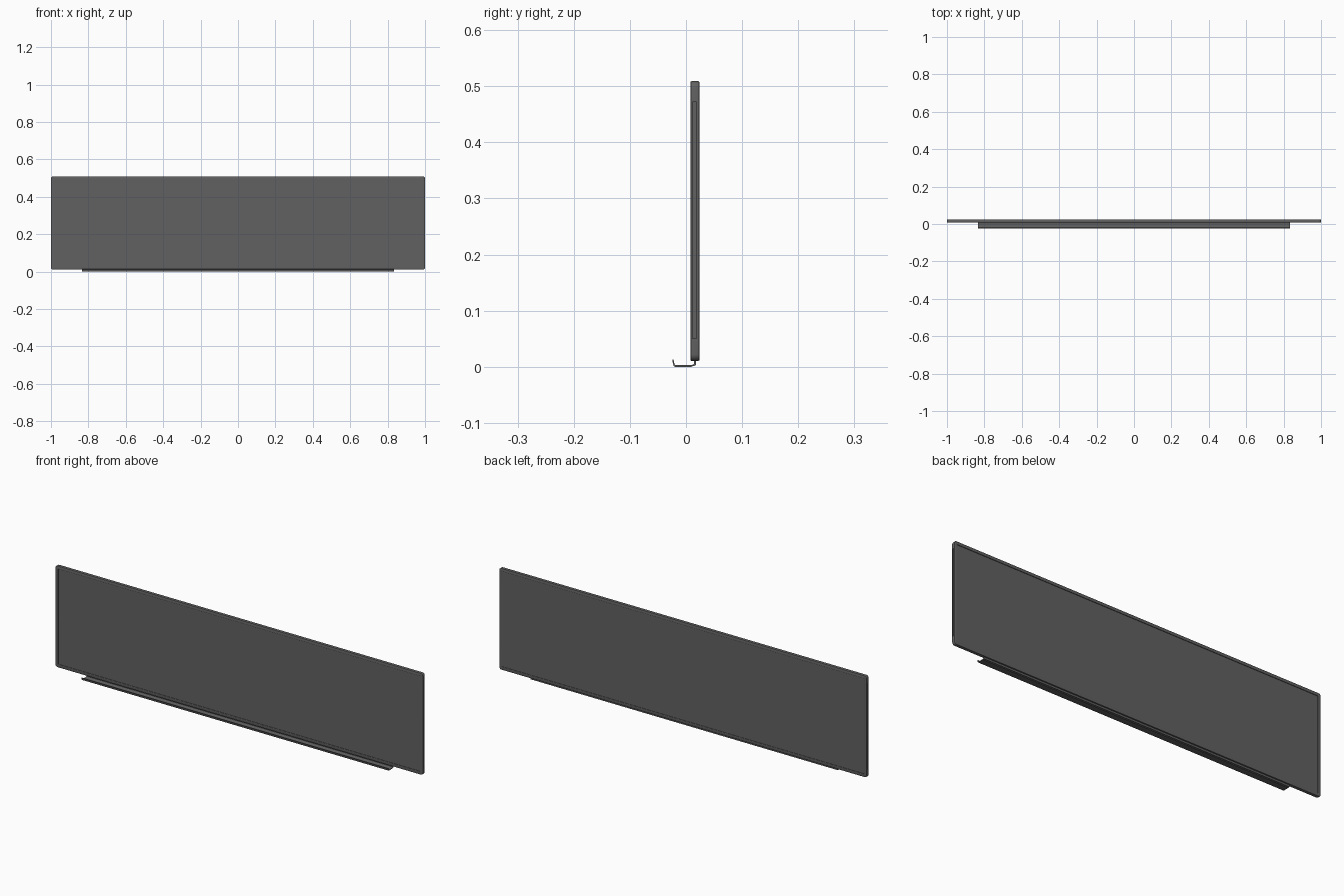
import bpy, bmesh, math

if "Cube" in bpy.data.objects:
    bpy.data.objects.remove(bpy.data.objects["Cube"])

Z0, Z1 = 0.0105, 0.509    # board bottom and top
Y0, Y1 = 0.008, 0.024     # board front and back
ZC = (Z0 + Z1) / 2

dark = bpy.data.materials.new("dark_grey")
dark.diffuse_color = (.12, .12, .12, 1)
dark.use_nodes = True
dark.node_tree.nodes["Principled BSDF"].inputs["Base Color"].default_value = dark.diffuse_color


def make_object(name, bm):
    bmesh.ops.recalc_face_normals(bm, faces=bm.faces)
    me = bpy.data.meshes.new(name)
    bm.to_mesh(me)
    bm.free()
    me.materials.append(dark)
    ob = bpy.data.objects.new(name, me)
    bpy.context.collection.objects.link(ob)
    return ob


def rounded_rect(hw, hh, r, n=6):
    pts = []
    for k, (sx, sz) in enumerate([(1, 1), (-1, 1), (-1, -1), (1, -1)]):
        for i in range(n + 1):
            a = math.pi / 2 * (k + i / n)
            pts.append((sx * (hw - r) + r * math.cos(a), sz * (hh - r) + r * math.sin(a)))
    return pts


def smooth(ob):
    bpy.ops.object.select_all(action='DESELECT')
    ob.select_set(True)
    bpy.context.view_layer.objects.active = ob
    bpy.ops.object.shade_smooth_by_angle(angle=math.radians(30))


def box(name, center, size):
    bm = bmesh.new()
    bmesh.ops.create_cube(bm, size=1)
    for v in bm.verts:
        v.co = [c + s * p for c, s, p in zip(center, size, v.co)]
    return make_object(name, bm)


# Frame: softened cross-section swept around a rounded rectangle (inset, y)
section = [(0, Y0 + .002), (.0006, Y0 + .0006), (.002, Y0), (.013, Y0), (.0145, Y0 + .001),
           (.0145, Y1 - .001), (.013, Y1), (.002, Y1), (.0006, Y1 - .0006), (0, Y1 - .002)]
bm = bmesh.new()
rings = []
for inset, y in section:
    pts = rounded_rect(1 - inset, (Z1 - Z0) / 2 - inset, max(.012 - inset, .0005))
    rings.append([bm.verts.new((x, y, ZC + z)) for x, z in pts])
for a, b in zip(rings, rings[1:] + rings[:1]):
    for i in range(len(a)):
        j = (i + 1) % len(a)
        bm.faces.new((a[i], a[j], b[j], b[i]))
frame = make_object("frame", bm)

# Slots in both ends of the frame
for side in (-1, 1):
    cutter = box("slot_cutter", (side, .0155, .261), (.008, .007, .422))
    cutter.hide_render = True
    mod = frame.modifiers.new("slot", 'BOOLEAN')
    mod.operation = 'DIFFERENCE'
    mod.solver = 'EXACT'
    mod.object = cutter
smooth(frame)

# Writing panel, recessed on both faces
box("writing_panel", (0, (Y0 + Y1) / 2, ZC), (1.972, Y1 - Y0 - .007, Z1 - Z0 - .028))

# Pen tray: bent sheet with mounting flange, floor and front lip (y, z)
profile = [(.0175, .014), (.0175, .0035), (.0165, .002), (.012, .0015), (.010, 0),
           (-.019, 0), (-.0215, .001), (-.0228, .004), (-.0245, .012), (-.0235, .013),
           (-.0222, .0125), (-.0205, .005), (-.0195, .0035), (-.018, .003),
           (.010, .003), (.012, .004), (.0145, .005), (.0145, .014)]
bm = bmesh.new()
ends = [[bm.verts.new((x, y, z)) for y, z in profile] for x in (-.834, .834)]
for e in ends:
    bm.faces.new(e)
for i in range(len(profile)):
    j = (i + 1) % len(profile)
    bm.faces.new((ends[0][i], ends[0][j], ends[1][j], ends[1][i]))
smooth(make_object("pen_tray", bm))
